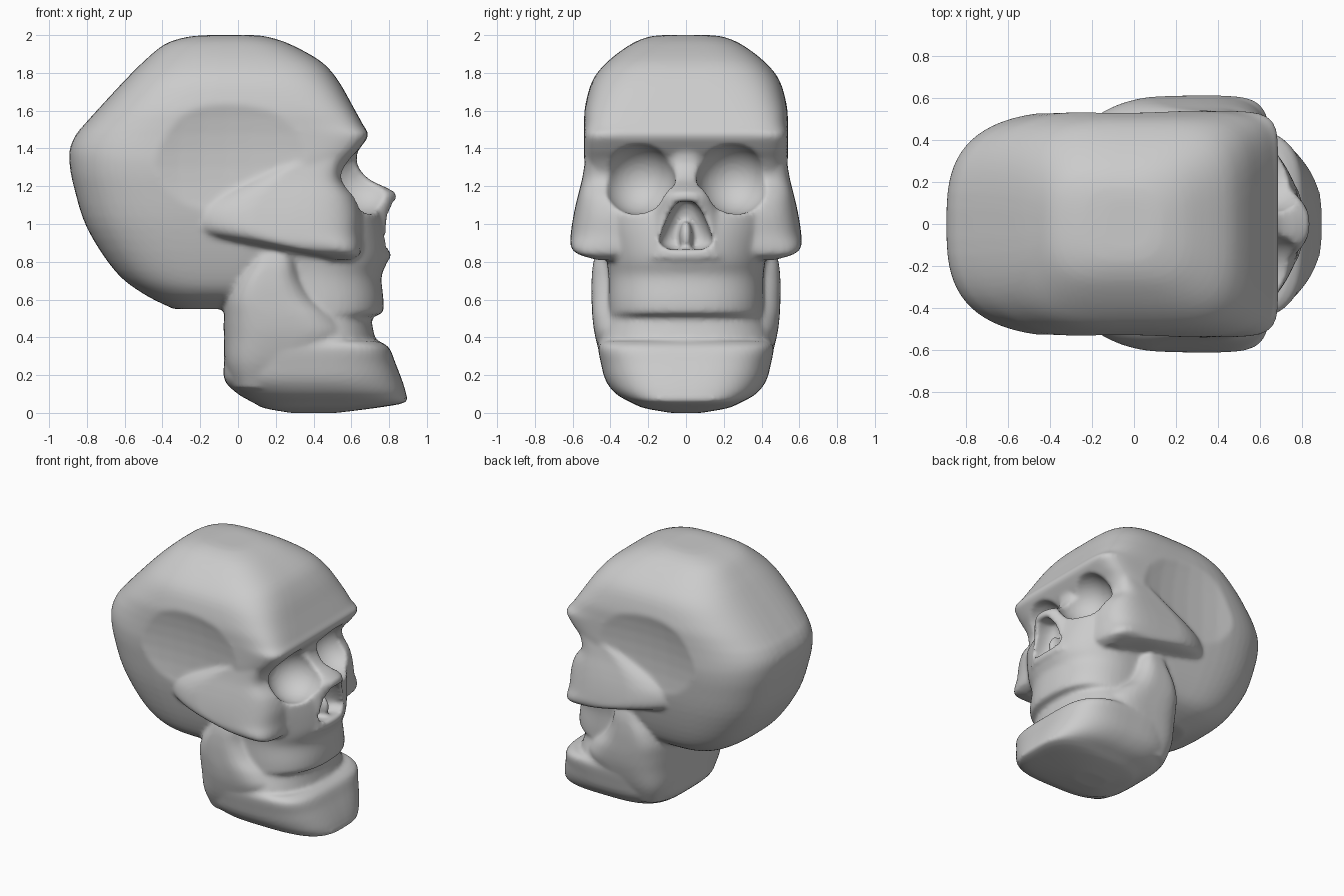
import bpy, bmesh, math
from mathutils import Matrix

SEG = 64


def finish(name, bm):
    bmesh.ops.recalc_face_normals(bm, faces=bm.faces)
    me = bpy.data.meshes.new(name)
    bm.to_mesh(me)
    bm.free()
    ob = bpy.data.objects.new(name, me)
    bpy.context.collection.objects.link(ob)
    return ob


def smooth_rows(rows, steps=4):
    """Catmull-Rom resampling of section parameters."""
    out = []
    for i in range(len(rows) - 1):
        p = [rows[max(i - 1, 0)], rows[i], rows[i + 1], rows[min(i + 2, len(rows) - 1)]]
        for k in range(steps):
            t = k / steps
            out.append([0.5 * (2 * b + (c - a) * t + (2 * a - 5 * b + 4 * c - d) * t * t
                               + (3 * b - a - 3 * c + d) * t ** 3) for a, b, c, d in zip(*p)])
    return out + [list(rows[-1])]


def loft(name, rows, nb=3.0, steps=4):
    """Stack of superellipse sections: z, back x, front x, half width, front squareness."""
    bm = bmesh.new()
    rings = []
    for z, xb, xf, w, nf in smooth_rows(rows, steps):
        cx, r, ring = (xb + xf) / 2, (xf - xb) / 2, []
        for i in range(SEG):
            a = 2 * math.pi * (i + 0.5) / SEG
            c, s = math.cos(a), math.sin(a)
            e = 2 / (nf if c > 0 else nb)
            ring.append(bm.verts.new((cx + r * math.copysign(abs(c) ** e, c),
                                      w * math.copysign(abs(s) ** e, s), z)))
        rings.append(ring)
    for lo, hi in zip(rings, rings[1:]):
        for i in range(SEG):
            j = (i + 1) % SEG
            bm.faces.new((lo[i], lo[j], hi[j], hi[i]))
    bm.faces.new(rings[0])
    bm.faces.new(rings[-1])
    return finish(name, bm)


def ellipsoid(name, loc, rad, rot=0.0):
    bm = bmesh.new()
    m = Matrix.Translation(loc) @ Matrix.Rotation(rot, 4, 'X') @ Matrix.Diagonal((*rad, 1))
    bmesh.ops.create_uvsphere(bm, u_segments=32, v_segments=20, radius=1, matrix=m)
    return finish(name, bm)


# braincase, with a square forehead and brow ridge
skull = loft("skull", [
    (0.55, -0.34, 0.10, 0.22, 3), (0.63, -0.50, 0.30, 0.37, 3), (0.75, -0.65, 0.40, 0.44, 4),
    (0.98, -0.80, 0.50, 0.50, 6), (1.20, -0.87, 0.53, 0.53, 9), (1.32, -0.892, 0.58, 0.54, 10),
    (1.40, -0.89, 0.645, 0.54, 11), (1.47, -0.86, 0.69, 0.54, 11), (1.52, -0.82, 0.665, 0.54, 8),
    (1.62, -0.73, 0.61, 0.535, 6), (1.76, -0.60, 0.53, 0.495, 4.5), (1.86, -0.50, 0.44, 0.415, 4),
    (1.95, -0.39, 0.28, 0.295, 3.5), (1.99, -0.27, 0.16, 0.2, 3), (2.0, -0.15, 0.08, 0.12, 3)])

# cheekbones and side arches
arch = loft("cheek_arch", [
    (0.81, 0.46, 0.61, 0.47, 5), (0.84, 0.30, 0.65, 0.57, 5.5), (0.88, 0.0, 0.66, 0.61, 5.5),
    (0.95, -0.38, 0.66, 0.61, 5.5), (1.05, -0.45, 0.66, 0.595, 5.5), (1.14, -0.35, 0.63, 0.575, 6),
    (1.24, -0.1, 0.555, 0.55, 7), (1.36, 0.2, 0.575, 0.53, 7)], nb=2)

# upper face and tooth rows
face = loft("upper_face", [
    (0.34, 0.0, 0.74, 0.45, 2.5), (0.40, 0.0, 0.725, 0.455, 2.4), (0.50, 0.0, 0.71, 0.42, 2.4),
    (0.53, 0.0, 0.765, 0.41, 2.4), (0.60, 0.0, 0.77, 0.41, 2.4), (0.72, 0.0, 0.76, 0.41, 2.3),
    (0.80, 0.0, 0.79, 0.42, 2.2), (0.87, 0.0, 0.80, 0.44, 2.1), (1.00, 0.0, 0.78, 0.47, 2.2),
    (1.10, 0.0, 0.74, 0.47, 2.5), (1.24, 0.0, 0.63, 0.45, 3), (1.38, 0.0, 0.58, 0.42, 3)])

# nose bridge and opening rim
nose = loft("nose_bridge", [
    (0.82, 0.5, 0.81, 0.24, 2.5), (0.90, 0.5, 0.805, 0.23, 2.5), (1.05, 0.5, 0.81, 0.19, 2.5),
    (1.15, 0.5, 0.84, 0.15, 2.2), (1.19, 0.5, 0.79, 0.13, 2.2), (1.24, 0.5, 0.69, 0.10, 2.5),
    (1.32, 0.5, 0.63, 0.08, 3), (1.42, 0.4, 0.64, 0.09, 3)])

# lower jaw body and its rising branches
jaw = loft("jaw", [
    (0.0, 0.28, 0.52, 0.08, 2.3), (0.025, 0.14, 0.72, 0.22, 2.5), (0.055, 0.08, 0.885, 0.29, 3),
    (0.10, 0.0, 0.89, 0.37, 3), (0.17, -0.07, 0.87, 0.425, 3), (0.26, -0.075, 0.835, 0.45, 3.3),
    (0.345, -0.075, 0.80, 0.465, 3.8), (0.38, -0.07, 0.745, 0.45, 3.6)], nb=3.5)
ramus = loft("jaw_branch", [
    (0.13, -0.03, 0.4, 0.38, 3), (0.26, -0.07, 0.5, 0.44, 3), (0.40, -0.075, 0.62, 0.48, 3),
    (0.50, -0.075, 0.58, 0.495, 2.8), (0.60, -0.065, 0.45, 0.50, 3), (0.70, -0.02, 0.37, 0.50, 3.2),
    (0.80, 0.05, 0.33, 0.49, 3.5), (0.90, 0.08, 0.3, 0.46, 3.5)], nb=4)

# cutters: temple hollows, eye sockets, nasal opening
temples = [ellipsoid("temple_cut", (-0.06, 0.69 * s, 1.30), (0.68, 0.195, 0.58)) for s in (1, -1)]
sockets = [ellipsoid("socket_cut", (0.66, 0.25 * s, 1.235), (0.205, 0.195, 0.185), -0.25 * s)
           for s in (1, -1)]
opening = loft("nasal_cut", [
    (0.865, 0.69, 0.95, 0.09, 4), (0.90, 0.66, 0.95, 0.14, 4), (0.97, 0.65, 0.95, 0.125, 4),
    (1.07, 0.67, 0.95, 0.08, 4), (1.12, 0.70, 0.95, 0.04, 4)], nb=3)
septum = ellipsoid("nasal_septum", (0.68, 0, 0.93), (0.08, 0.035, 0.09))

steps = ([(t, 'DIFFERENCE') for t in temples]
         + [(o, 'UNION') for o in (arch, face, nose, ramus, jaw)]
         + [(o, 'DIFFERENCE') for o in sockets + [opening]] + [(septum, 'UNION')])
for ob, op in steps:
    ob.hide_render = True
    m = skull.modifiers.new(ob.name, 'BOOLEAN')
    m.object, m.operation, m.solver = ob, op, 'EXACT'

# fuse everything into one softened bone surface
rm = skull.modifiers.new("fuse", 'REMESH')
rm.mode, rm.voxel_size = 'VOXEL', 0.015
sm = skull.modifiers.new("soften", 'SMOOTH')
sm.factor, sm.iterations = 0.5, 5

dg = bpy.context.evaluated_depsgraph_get()
final = bpy.data.meshes.new_from_object(skull.evaluated_get(dg))
skull.modifiers.clear()
skull.data = final
for ob, _ in steps:
    bpy.data.objects.remove(ob)
for p in final.polygons:
    p.use_smooth = True
